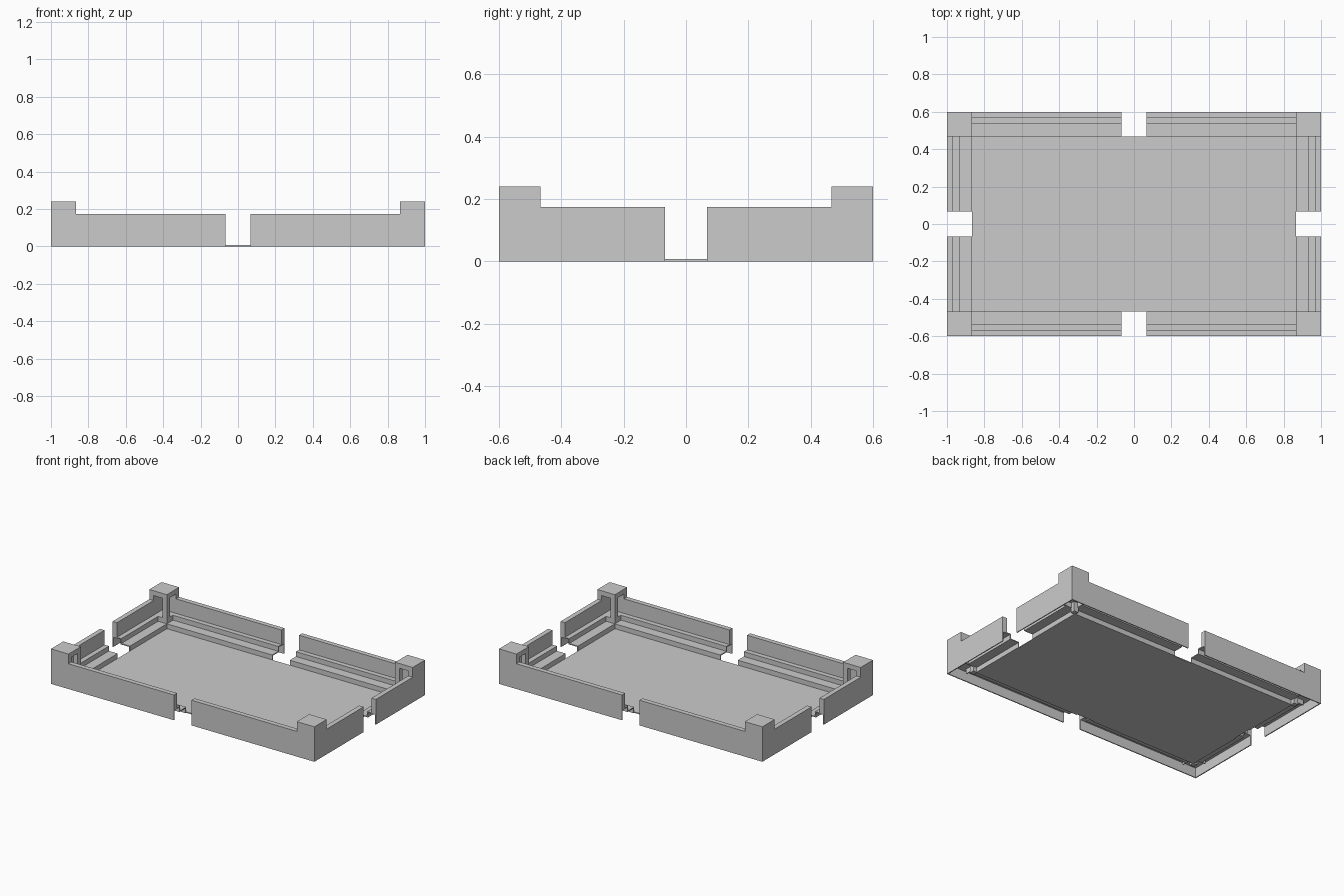
import bpy
import bmesh
from mathutils import Vector

cube = bpy.data.objects.get("Cube")
if cube:
    bpy.data.objects.remove(cube, do_unlink=True)

U = 1 / 30            # one building unit
HALF_X, HALF_Y = 26, 14   # half size of the floor in units
RIM = 4               # width of the rim and of the posts
GAP = 2               # half width of the openings
SHEET = 0.2           # thickness of floor and steps

grey = bpy.data.materials.new("light grey")
grey.use_nodes = True
colour = (0.6, 0.6, 0.6, 1)
grey.diffuse_color = colour
grey.node_tree.nodes["Principled BSDF"].inputs["Base Color"].default_value = colour


def finish(name, bm, mirrored=True):
    """Turn a bmesh in units into an object, mirrored to all four quarters."""
    bmesh.ops.scale(bm, vec=(U, U, U), verts=bm.verts)
    bmesh.ops.recalc_face_normals(bm, faces=bm.faces)
    mesh = bpy.data.meshes.new(name)
    bm.to_mesh(mesh)
    bm.free()
    mesh.materials.append(grey)
    obj = bpy.data.objects.new(name, mesh)
    bpy.context.collection.objects.link(obj)
    if mirrored:
        mod = obj.modifiers.new("Mirror", 'MIRROR')
        mod.use_axis = (True, True, False)
        mod.use_mirror_merge = False
    return obj


def add_box(bm, low, high):
    low, high = Vector(low), Vector(high)
    verts = bmesh.ops.create_cube(bm, size=1)["verts"]
    for v in verts:
        v.co = (low + high) / 2 + v.co * (high - low)


def rim_wall(name, place, start, end):
    """Extrude the stepped rim section from start to end."""
    bm = bmesh.new()
    section = [(0, 0), (0, 1.2), (2, 1.2), (2, 2.2), (3, 2.2), (3, 5.2),
               (4, 5.2), (4, 0), (3.8, 0), (3.8, 2), (2.2, 2), (2.2, 1),
               (SHEET, 1), (SHEET, 0)]
    face = bm.faces.new([bm.verts.new(place(start, d, z)) for d, z in section])
    new = bmesh.ops.extrude_face_region(bm, geom=[face])["geom"]
    shift = Vector(place(end, 0, 0)) - Vector(place(start, 0, 0))
    bmesh.ops.translate(bm, vec=shift,
                        verts=[g for g in new if isinstance(g, bmesh.types.BMVert)])
    finish(name, bm)


# Floor plate
bm = bmesh.new()
add_box(bm, (-HALF_X, -HALF_Y, 0), (HALF_X, HALF_Y, SHEET))
finish("floor", bm, mirrored=False)

# Stepped walls, split by the openings
rim_wall("long_walls", lambda t, d, z: (t, HALF_Y + d, z), GAP, HALF_X)
rim_wall("short_walls", lambda t, d, z: (HALF_X + d, t, z), GAP, HALF_Y)

# Hollow corner posts with a doorway on each inner side
TOP, LINTEL, SILL = 7.2, 6.2, 2
bm = bmesh.new()
parts = [
    ((3, 0, SILL), (4, 4, TOP)),            # outer end wall
    ((0, 3, SILL), (3, 4, TOP)),            # outer side wall
    ((3.8, 0, 0), (4, 4, SILL)),            # end skirt
    ((0, 3.8, 0), (3.8, 4, SILL)),          # side skirt
    ((0, 0, 0), (1, 1, TOP)),               # inner pillar
    ((0, 1, LINTEL), (3, 3, TOP)),          # cap
    ((1, 0, LINTEL), (3, 1, TOP)),
    ((0, 1, SILL), (3, 3, SILL + SHEET)),   # inside floor
    ((1, 0, SILL), (3, 1, SILL + SHEET)),
    ((0, 1, 1), (SHEET, 3, SILL)),          # sill panels
    ((1, 0, 1), (3, SHEET, SILL)),
]
corner = Vector((HALF_X, HALF_Y, 0))
for low, high in parts:
    add_box(bm, Vector(low) + corner, Vector(high) + corner)
finish("corner_posts", bm)
